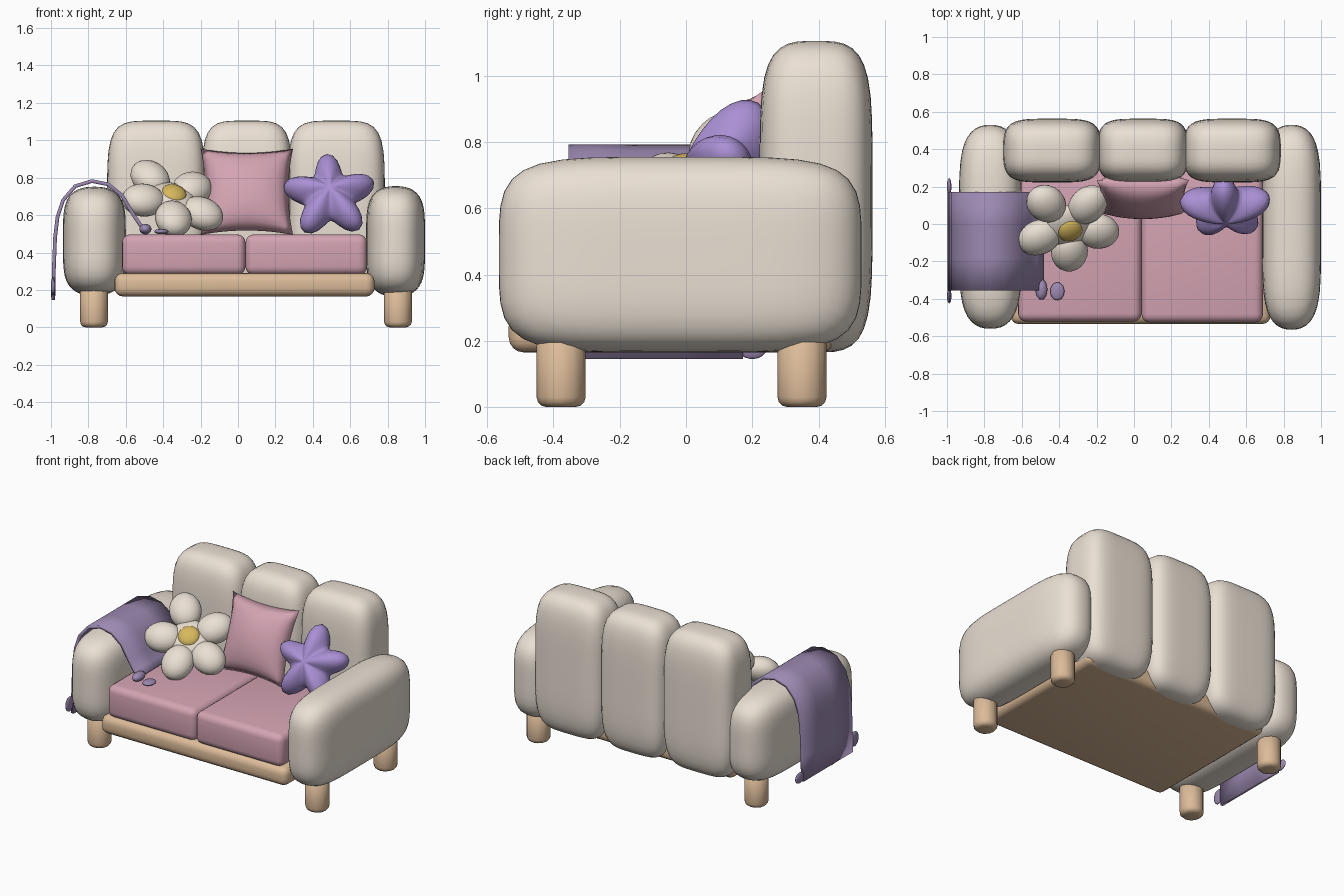
import bpy, bmesh, math
from mathutils import Vector, Matrix

if "Cube" in bpy.data.objects:
    bpy.data.objects.remove(bpy.data.objects["Cube"])


def material(name, rgb):
    m = bpy.data.materials.new(name)
    m.diffuse_color = (*rgb, 1)
    m.use_nodes = True
    m.node_tree.nodes["Principled BSDF"].inputs["Base Color"].default_value = m.diffuse_color
    return m


CREAM = material("cream", (0.83, 0.75, 0.66))
PINK = material("pink", (0.66, 0.37, 0.45))
WOOD = material("wood", (0.72, 0.50, 0.32))
PURPLE = material("purple", (0.40, 0.28, 0.66))
LILAC = material("lilac", (0.33, 0.25, 0.44))
YELLOW = material("yellow", (0.68, 0.48, 0.11))


def finish(bm, name, mat, matrix=Matrix()):
    bmesh.ops.recalc_face_normals(bm, faces=bm.faces)
    me = bpy.data.meshes.new(name)
    bm.to_mesh(me)
    bm.free()
    me.transform(matrix)
    me.materials.append(mat)
    for p in me.polygons:
        p.use_smooth = True
    ob = bpy.data.objects.new(name, me)
    bpy.context.collection.objects.link(ob)
    return ob


def puff(name, lo, hi, powers, mat):
    """Stuffed block: cube grid pushed onto a superellipsoid with a power per axis."""
    bm = bmesh.new()
    bmesh.ops.create_cube(bm, size=2)
    bmesh.ops.subdivide_edges(bm, edges=bm.edges, cuts=11, use_grid_fill=True)
    lo, hi = Vector(lo), Vector(hi)
    mid, half = (lo + hi) / 2, (hi - lo) / 2
    for v in bm.verts:
        a, b = 0.0, 1.0
        for _ in range(25):
            s = (a + b) / 2
            if sum(abs(s * c) ** p for c, p in zip(v.co, powers)) > 1:
                b = s
            else:
                a = s
        v.co = mid + Vector([a * c * h for c, h in zip(v.co, half)])
    return finish(bm, name, mat)


def rounded_box(name, lo, hi, radius, mat):
    bm = bmesh.new()
    bmesh.ops.create_cube(bm, size=1)
    lo, hi = Vector(lo), Vector(hi)
    for v in bm.verts:
        v.co = (lo + hi) / 2 + Vector([c * d for c, d in zip(v.co, hi - lo)])
    bmesh.ops.bevel(bm, geom=bm.edges[:], offset=radius, segments=4,
                    profile=0.5, affect='EDGES')
    ob = finish(bm, name, mat)
    bpy.context.view_layer.objects.active = ob
    ob.select_set(True)
    bpy.ops.object.shade_smooth_by_angle(angle=math.radians(35))
    ob.select_set(False)
    return ob


def ellipsoid(name, center, radii, mat, axes=None):
    bm = bmesh.new()
    bmesh.ops.create_uvsphere(bm, u_segments=20, v_segments=12, radius=1)
    rot = Matrix(axes).transposed().to_4x4() if axes else Matrix()
    m = Matrix.Translation(center) @ rot @ Matrix.Diagonal((*radii, 1))
    return finish(bm, name, mat, m)


def lean(center, degrees, roll=0):
    return (Matrix.Translation(center) @ Matrix.Rotation(math.radians(degrees), 4, 'X')
            @ Matrix.Rotation(math.radians(roll), 4, 'Z'))


# Wooden base and legs
rounded_box("base", (-0.66, -0.535, 0.165), (0.73, 0.45, 0.29), 0.045, WOOD)
for side, x in (("left", -0.77), ("right", 0.855)):
    for end, y in (("front", -0.377), ("back", 0.35)):
        bm = bmesh.new()
        bmesh.ops.create_cone(bm, cap_ends=True, segments=12, radius1=0.074,
                              radius2=0.074, depth=0.28)
        rim = [e for e in bm.edges if all(v.co.z < 0 for v in e.verts)]
        bmesh.ops.bevel(bm, geom=rim, offset=0.03, segments=3, profile=0.5, affect='EDGES')
        finish(bm, f"{side}_{end}_leg", WOOD, Matrix.Translation((x, y, 0.14)))

# Arms
puff("left_arm", (-0.936, -0.56, 0.17), (-0.60, 0.53, 0.752), (2.4, 5, 4.5), CREAM)
puff("right_arm", (0.685, -0.565, 0.165), (1.0, 0.53, 0.755), (2.4, 5, 4.5), CREAM)

# Back cushions
for name, x0, x1 in (("left", -0.70, -0.175), ("middle", -0.195, 0.29), ("right", 0.265, 0.785)):
    puff(f"{name}_back_cushion", (x0, 0.222, 0.165), (x1, 0.563, 1.105), (4.5, 3.5, 5), CREAM)

# Seat cushions
rounded_box("left_seat_cushion", (-0.62, -0.522, 0.28), (0.04, 0.32, 0.497), 0.045, PINK)
rounded_box("right_seat_cushion", (0.04, -0.527, 0.28), (0.69, 0.32, 0.497), 0.045, PINK)

# Square pillow with pinched corners
bm = bmesh.new()
for sign in (1, -1):
    new = bmesh.ops.create_grid(bm, x_segments=14, y_segments=14, size=1)["verts"]
    for v in new:
        u, w = v.co.x, v.co.y
        bulge = max(0, (1 - u * u) * (1 - w * w)) ** 0.5
        v.co = (0.247 * u * (1 - 0.10 * (1 - w * w)),
                0.245 * w * (1 - 0.10 * (1 - u * u)), sign * 0.105 * bulge)
bmesh.ops.remove_doubles(bm, verts=bm.verts, dist=0.0005)
finish(bm, "square_pillow", PINK, lean((0.047, 0.15, 0.725), 70))

# Star pillow: sphere whose radius follows a five-lobed wave
bm = bmesh.new()
bmesh.ops.create_uvsphere(bm, u_segments=50, v_segments=16, radius=1)
for v in bm.verts:
    wave = math.cos(5 * (math.atan2(v.co.y, v.co.x) - math.pi / 2))
    flat = math.hypot(v.co.x, v.co.y)
    r = 0.198 + 0.055 * wave
    v.co = (v.co.x * r, v.co.y * r, v.co.z * 0.105 * (1 + 0.2 * wave * flat))
finish(bm, "star_pillow", PURPLE, lean((0.49, 0.09, 0.70), 60, 3))

# Flower pillow: five petals round a middle
petals = [Vector(p) for p in ((-0.475, 0.115, 0.805), (-0.24, 0.11, 0.745),
                              (-0.185, -0.04, 0.605), (-0.345, -0.155, 0.575),
                              (-0.515, -0.075, 0.68))]
heart = sum(petals, Vector()) / 5
normal = sum(((petals[i] - heart).cross(petals[i - 1] - heart) for i in range(5)), Vector()).normalized()
if normal.z < 0:
    normal.negate()
for i, p in enumerate(petals):
    out = p - heart
    out = (out - normal * out.dot(normal)).normalized()
    ellipsoid(f"flower_petal_{i + 1}", p - out * 0.01, (0.12, 0.1, 0.08), CREAM,
              (out, normal.cross(out), normal))
side = normal.orthogonal().normalized()
frame = (side, normal.cross(side), normal)
ellipsoid("flower_middle", heart, (0.13, 0.13, 0.06), CREAM, frame)
ellipsoid("flower_button", heart + normal * 0.04, (0.07, 0.07, 0.038), YELLOW, frame)

# Throw blanket draped over the left arm
profile = [(-0.988, 0.145), (-0.985, 0.30), (-0.978, 0.48), (-0.965, 0.59), (-0.935, 0.68),
           (-0.87, 0.755), (-0.78, 0.782), (-0.695, 0.765), (-0.62, 0.705), (-0.567, 0.615),
           (-0.525, 0.55), (-0.487, 0.52)]
bm = bmesh.new()
rows = [[bm.verts.new((x, y, z)) for x, z in profile] for y in (-0.355, -0.18, 0.0, 0.172)]
for a, b in zip(rows, rows[1:]):
    for i in range(len(profile) - 1):
        bm.faces.new((a[i], a[i + 1], b[i + 1], b[i]))
blanket = finish(bm, "throw_blanket", LILAC)
mod = blanket.modifiers.new("thickness", 'SOLIDIFY')
mod.thickness = 0.02
mod.offset = 0

# Blanket tassels
for i, (pos, radii) in enumerate((((-0.495, -0.35, 0.525), (0.032, 0.055, 0.028)),
                                  ((-0.41, -0.36, 0.512), (0.038, 0.048, 0.014)),
                                  ((-0.988, 0.20, 0.18), (0.012, 0.045, 0.035)),
                                  ((-0.988, -0.385, 0.22), (0.012, 0.04, 0.05)))):
    ellipsoid(f"blanket_tassel_{i + 1}", pos, radii, LILAC)
